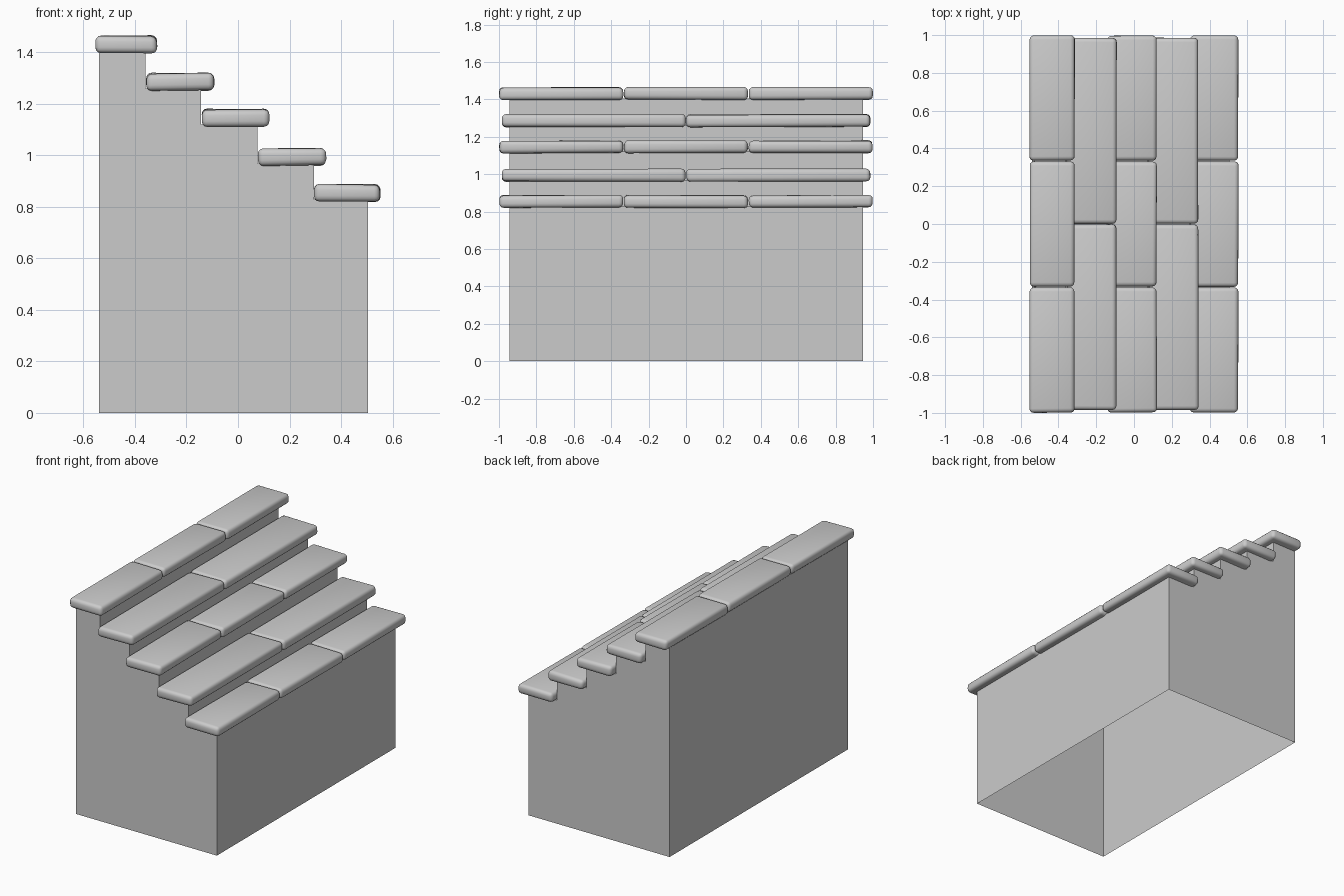
import bpy, bmesh, random
from mathutils import Vector

random.seed(4)
old = bpy.data.objects.get("Cube")
if old:
    bpy.data.objects.remove(old, do_unlink=True)

stone = bpy.data.materials.new("grey stone")
stone.use_nodes = True
GREY = (0.6, 0.6, 0.6, 1)
stone.diffuse_color = GREY
stone.node_tree.nodes["Principled BSDF"].inputs["Base Color"].default_value = GREY


def add_object(name, bm):
    mesh = bpy.data.meshes.new(name)
    bm.to_mesh(mesh)
    bm.free()
    mesh.materials.append(stone)
    ob = bpy.data.objects.new(name, mesh)
    bpy.context.collection.objects.link(ob)
    return ob


# Each step: tread left, tread right, tread bottom, riser x, stones in the row
STEPS = [
    (-0.555, -0.312, 1.395, -0.36, 3),
    (-0.358, -0.090, 1.250, -0.143, 2),
    (-0.142, 0.123, 1.110, 0.075, 3),
    (0.076, 0.343, 0.958, 0.295, 2),
    (0.293, 0.555, 0.818, 0.505, 3),
]
THICK = 0.072
BACK_X, HALF_BODY = -0.54, 0.945

# Stepped body: extruded stair profile, open underneath
profile = [(BACK_X, 0)]
x = BACK_X
for left, right, z, riser, count in STEPS:
    profile += [(x, z + 0.01), (riser, z + 0.01)]
    x = riser
profile.append((x, 0))
bm = bmesh.new()
front = bm.faces.new([bm.verts.new((px, -HALF_BODY, pz)) for px, pz in profile])
ext = bmesh.ops.extrude_face_region(bm, geom=[front], use_keep_orig=True)
moved = [g for g in ext["geom"] if isinstance(g, bmesh.types.BMVert)]
bmesh.ops.translate(bm, verts=moved, vec=(0, 2 * HALF_BODY, 0))
bmesh.ops.recalc_face_normals(bm, faces=bm.faces)
floor = [f for f in bm.faces if all(v.co.z < 0.001 for v in f.verts)]
bmesh.ops.delete(bm, geom=floor, context='FACES_ONLY')
add_object("stair_body", bm)


# Worn tread stone: slightly irregular block with rounded edges
def tread_stone(name, low, high):
    low, high = Vector(low), Vector(high)
    mid, size = (low + high) / 2, high - low
    bm = bmesh.new()
    bmesh.ops.create_cube(bm, size=1)
    for v in bm.verts:
        for i, wear in enumerate((0.005, 0.004, 0.006)):
            v.co[i] = mid[i] + v.co[i] * (size[i] - random.uniform(0, wear) * 2)
    bmesh.ops.bevel(bm, geom=bm.edges[:], offset=0.022, segments=3,
                    profile=0.5, affect='EDGES', clamp_overlap=True)
    for f in bm.faces:
        f.smooth = True
    add_object(name, bm)


for row, (left, right, z, riser, count) in enumerate(STEPS, 1):
    half = 1.0 if count == 3 else 0.987
    length = 2 * half / count
    for k in range(count):
        y = -half + k * length
        tread_stone(f"tread_{row}_stone_{k + 1}",
                    (left, y, z), (right, y + length, z + THICK))
